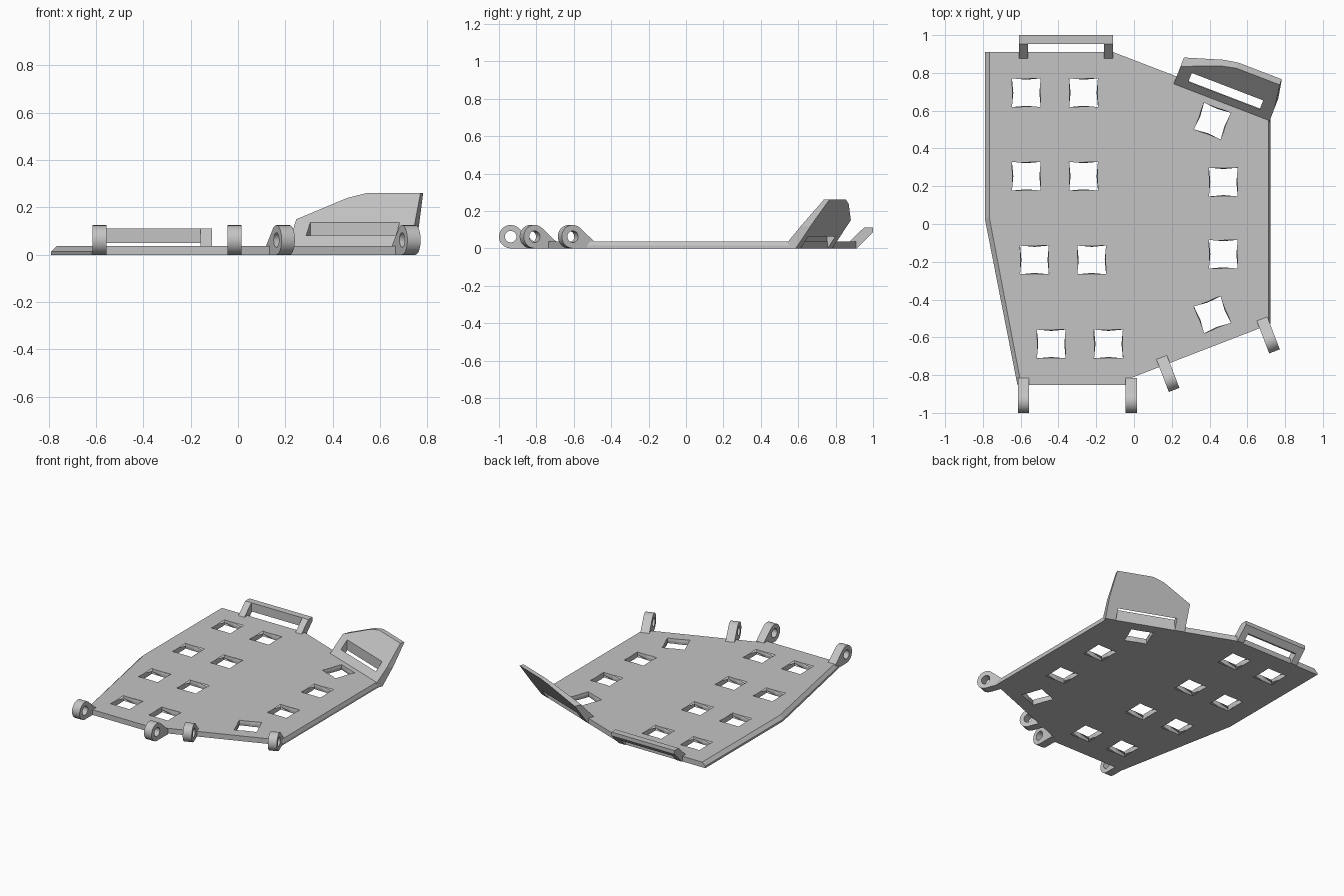
import bpy, bmesh, math
from mathutils import Matrix, Vector

cube = bpy.data.objects.get("Cube")
if cube:
    bpy.data.objects.remove(cube, do_unlink=True)

grey = bpy.data.materials.new("plain_grey")
grey.use_nodes = True
tone = (0.55, 0.55, 0.55, 1)
grey.diffuse_color = tone
grey.node_tree.nodes["Principled BSDF"].inputs["Base Color"].default_value = tone

T = 0.037                    # plate thickness
SLANT = math.radians(21)     # angle of the slanted edges


def loft(name, rings, matrix=Matrix()):
    """Closed solid through matching rings of 3D points."""
    bm = bmesh.new()
    loops = [[bm.verts.new(p) for p in ring] for ring in rings]
    n = len(loops[0])
    for a, b in zip(loops, loops[1:]):
        for i in range(n):
            j = (i + 1) % n
            bm.faces.new((a[i], a[j], b[j], b[i]))
    bm.faces.new(loops[0][::-1])
    bm.faces.new(loops[-1])
    bmesh.ops.transform(bm, matrix=matrix, verts=bm.verts)
    bmesh.ops.recalc_face_normals(bm, faces=bm.faces)
    mesh = bpy.data.meshes.new(name)
    bm.to_mesh(mesh)
    bm.free()
    mesh.materials.append(grey)
    obj = bpy.data.objects.new(name, mesh)
    bpy.context.collection.objects.link(obj)
    return obj


def side_extrude(name, profile, x0, x1, matrix=Matrix()):
    """Extrude a (y, z) profile along x."""
    return loft(name, [[(x, y, z) for y, z in profile] for x in (x0, x1)], matrix)


def cut(obj, cutters):
    """Subtract the cutters, then discard them."""
    for c in cutters:
        c.hide_render = True
        mod = obj.modifiers.new("cut", 'BOOLEAN')
        mod.operation, mod.solver, mod.object = 'DIFFERENCE', 'EXACT', c
    bpy.context.view_layer.update()
    graph = bpy.context.evaluated_depsgraph_get()
    mesh = bpy.data.meshes.new_from_object(obj.evaluated_get(graph))
    obj.modifiers.clear()
    obj.data = mesh
    for c in cutters:
        bpy.data.objects.remove(c, do_unlink=True)


# Base plate with chamfered long sides
low = [(-.79, .91), (-.79, .03), (-.617, -.853), (-.03, -.853), (-.015, -.815),
       (.722, -.53), (.722, .59), (-.11, .91)]
top = [(-.765, .91), (-.765, .03), (-.597, -.853), (-.03, -.853), (-.015, -.815),
       (.712, -.534), (.712, .594), (-.11, .91)]
plate = loft("base_plate", [[(x, y, z) for x, y in ring]
                            for ring, z in ((low, 0), (low, .014), (top, T))])

# Square strap holes, slightly pinched at mid thickness
holes = [(x + dx, y, 0) for x, y in ((-.57, .695), (-.57, .253), (-.527, -.19), (-.438, -.635))
         for dx in (0, .303)]
holes += [(.473, .222, 0), (.473, -.16, 0), (.415, .545, -SLANT), (.415, -.48, SLANT)]


def pinched_square(z, mid, r=.076):
    return [(-r, -r, z), (0, -mid, z), (r, -r, z), (mid, 0, z),
            (r, r, z), (0, mid, z), (-r, r, z), (-mid, 0, z)]


cut(plate, [loft("hole_cutter",
                 [pinched_square(-.01, .076), pinched_square(T / 2, .069),
                  pinched_square(T + .01, .076)],
                 Matrix.Translation((x, y, 0)) @ Matrix.Rotation(a, 4, 'Z'))
            for x, y, a in holes])

# Hinge eyes along the front edges
R = .0625


def arc_points(radius, start, end, steps):
    return [(radius * math.cos(a), R + radius * math.sin(a))
            for a in (start + (end - start) * i / steps for i in range(steps + 1))]


eye = arc_points(R, math.radians(50), math.radians(270), 28) + [(.122, 0), (.122, T)]
bore = arc_points(.031, 0, math.tau * 23 / 24, 23)
for name, x, y, a in (("right_eye", -.585, -.9375, 0), ("inner_right_eye", -.015, -.9375, 0),
                      ("inner_left_eye", .19, -.82, SLANT), ("left_eye", .7215, -.616, SLANT)):
    place = Matrix.Translation((x, y, 0)) @ Matrix.Rotation(a, 4, 'Z')
    obj = side_extrude(name, eye, -.03, .03, place)
    cut(obj, [side_extrude("bore_cutter", bore, -.05, .05, place)])
    bpy.ops.object.select_all(action='DESELECT')
    obj.select_set(True)
    bpy.context.view_layer.objects.active = obj
    bpy.ops.object.shade_smooth_by_angle(angle=math.radians(30))

# Back strap loop: two leaning arms and a crossbar
arm = [(.875, 0), (.875, T), (.953, .112), (1, .112), (1, .085), (.915, 0)]
for name, x in (("loop_arm_right", -.61), ("loop_arm_left", -.158)):
    side_extrude(name, arm, x, x + .048)
side_extrude("loop_crossbar", [(.953, .05), (.953, .112), (1, .112), (1, .085), (.965, .05)],
             -.562, -.158)

# Leaning back tab on the slanted edge, with a vertical slot
place = Matrix.Translation((.21, .74, 0)) @ Matrix.Rotation(-SLANT, 4, 'Z')
outline = [(0, 0), (.544, 0), (.544, .12), (.525, .26), (.278, .26), (.2, .24), (0, .15)]
front = [(u, (z - .035) * .88, z) for u, z in outline]
back = [(u, .045 + z * .71, z) for u, z in outline]
tab = loft("leaning_tab", [front, back], place)
cut(tab, [side_extrude("slot_cutter", [(.04, -.05), (.09, -.05), (.09, .3), (.04, .3)],
                       .068, .473, place)])
